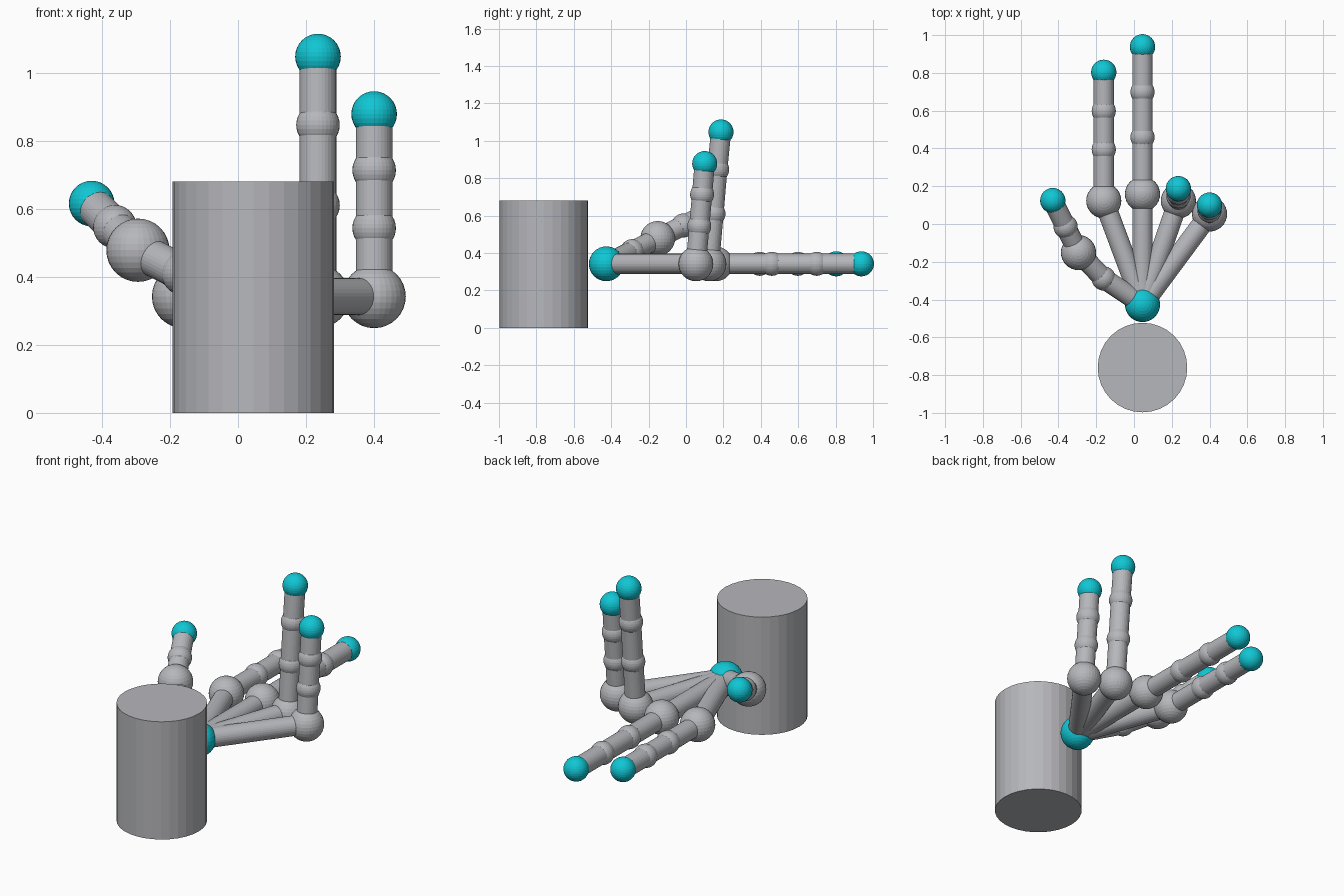
import bpy
from mathutils import Vector

if "Cube" in bpy.data.objects:
    bpy.data.objects.remove(bpy.data.objects["Cube"])


def make_material(name, rgb):
    m = bpy.data.materials.new(name)
    m.diffuse_color = (*rgb, 1.0)
    m.use_nodes = True
    m.node_tree.nodes["Principled BSDF"].inputs["Base Color"].default_value = m.diffuse_color
    return m


GREY = make_material("metal grey", (0.47, 0.475, 0.50))
TEAL = make_material("teal", (0.005, 0.57, 0.66))

BONE_R, JOINT_R, TIP_R, KNUCKLE_R = 0.054, 0.064, 0.067, 0.093


def finish(name, mat):
    ob = bpy.context.object
    ob.name = name
    ob.data.materials.append(mat)
    return ob


def ball(name, pos, radius, mat=GREY):
    bpy.ops.mesh.primitive_uv_sphere_add(segments=32, ring_count=16,
                                         radius=radius, location=pos)
    return finish(name, mat)


def rod(name, a, b, radius=BONE_R):
    a, b = Vector(a), Vector(b)
    d = b - a
    bpy.ops.mesh.primitive_cylinder_add(
        vertices=32, radius=radius, depth=d.length, location=(a + b) / 2,
        rotation=d.to_track_quat('Z', 'Y').to_euler())
    return finish(name, GREY)


# Forearm stump and wrist ball
rod("forearm", (0.045, -0.76, 0), (0.045, -0.76, 0.68), 0.237)
WRIST = (0.045, -0.426, 0.342)
ball("wrist", WRIST, KNUCKLE_R, TEAL)

# Each digit: joint positions outward from the wrist, and which one is the big knuckle
Z = 0.342
digits = {
    "thumb": (1, [(-0.161, -0.288, 0.41), (-0.294, -0.151, 0.478),
                  (-0.362, -0.014, 0.547), (-0.43, 0.124, 0.615)]),
    "index_finger": (0, [(-0.16, 0.123, Z), (-0.16, 0.394, Z),
                         (-0.16, 0.598, Z), (-0.16, 0.803, Z)]),
    "middle_finger": (0, [(0.045, 0.158, Z), (0.045, 0.459, Z),
                          (0.045, 0.699, Z), (0.045, 0.938, Z)]),
    "ring_finger": (0, [(0.235, 0.123, Z), (0.235, 0.147, 0.61),
                        (0.235, 0.167, 0.846), (0.235, 0.187, 1.047)]),
    "little_finger": (0, [(0.40, 0.053, Z), (0.40, 0.071, 0.543),
                          (0.40, 0.086, 0.713), (0.40, 0.10, 0.878)]),
}

for digit, (knuckle, joints) in digits.items():
    previous = WRIST
    for i, p in enumerate(joints):
        rod(f"{digit}_bone_{i + 1}", previous, p)
        if i == len(joints) - 1:
            ball(f"{digit}_tip", p, TIP_R, TEAL)
        elif i == knuckle:
            ball(f"{digit}_knuckle", p, KNUCKLE_R)
        else:
            ball(f"{digit}_joint_{i + 1}", p, JOINT_R)
        previous = p
